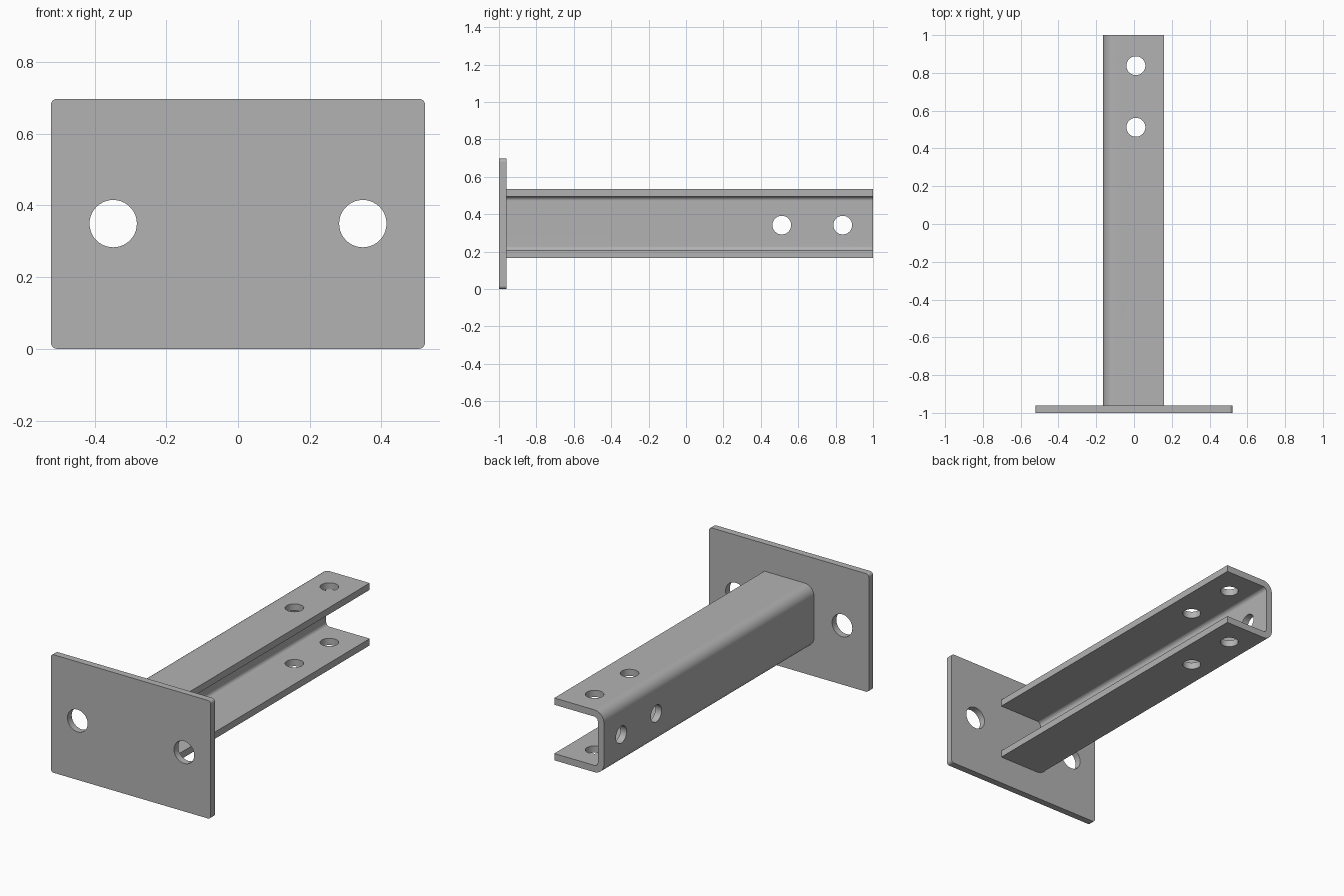
import bpy
import math
from mathutils import Matrix, Vector

cube = bpy.data.objects.get("Cube")
if cube:
    bpy.data.objects.remove(cube, do_unlink=True)

steel = bpy.data.materials.new("steel_grey")
steel.use_nodes = True
GREY = (0.45, 0.45, 0.45, 1)
steel.diffuse_color = GREY
steel.node_tree.nodes["Principled BSDF"].inputs["Base Color"].default_value = GREY


def arc(cx, cz, radius, start, end, steps=8):
    """Points on an arc in the xz plane, angles in degrees."""
    angles = [math.radians(start + (end - start) * i / steps) for i in range(steps + 1)]
    return [(cx + radius * math.cos(a), cz + radius * math.sin(a)) for a in angles]


def extrude_profile(name, profile, y0, y1):
    """Solid made from a counter-clockwise xz profile running along y."""
    n = len(profile)
    verts = [(x, y, z) for y in (y0, y1) for x, z in profile]
    faces = [tuple(range(n)), tuple(reversed(range(n, 2 * n)))]
    faces += [(i, i + n, (i + 1) % n + n, (i + 1) % n) for i in range(n)]
    mesh = bpy.data.meshes.new(name)
    mesh.from_pydata(verts, [], faces)
    mesh.materials.append(steel)
    obj = bpy.data.objects.new(name, mesh)
    bpy.context.collection.objects.link(obj)
    return obj


def drill(obj, centre, axis, radius, depth):
    """Cut a round hole through the part."""
    turn = Vector((0, 0, 1)).rotation_difference(Vector(axis)).to_matrix().to_4x4()
    bpy.ops.mesh.primitive_cylinder_add(vertices=40, radius=radius, depth=depth)
    cutter = bpy.context.object
    cutter.hide_render = True
    cutter.data.transform(Matrix.Translation(centre) @ turn)
    cutter.data.materials.append(steel)
    cut = obj.modifiers.new("hole", 'BOOLEAN')
    cut.operation = 'DIFFERENCE'
    cut.solver = 'EXACT'
    cut.object = cutter
    bpy.context.view_layer.objects.active = obj
    bpy.ops.object.modifier_apply(modifier=cut.name)
    bpy.data.objects.remove(cutter, do_unlink=True)


def finish(obj):
    """Smooth the bends and keep flat faces flat."""
    bpy.ops.object.select_all(action='DESELECT')
    obj.select_set(True)
    bpy.context.view_layer.objects.active = obj
    bpy.ops.object.shade_smooth_by_angle(angle=math.radians(30))
    normals = obj.modifiers.new("flat_normals", 'WEIGHTED_NORMAL')
    normals.keep_sharp = True


# Wall plate with rounded corners and two bolt holes
HALF_W, HEIGHT, CORNER = 0.522, 0.697, 0.018
hx, top = HALF_W - CORNER, HEIGHT - CORNER
outline = (arc(hx, top, CORNER, 0, 90) + arc(-hx, top, CORNER, 90, 180)
           + arc(-hx, CORNER, CORNER, 180, 270) + arc(hx, CORNER, CORNER, 270, 360))
plate = extrude_profile("wall_plate", outline, -1, -0.96)
for side in (-1, 1):
    drill(plate, (side * 0.348, -0.98, 0.349), (0, 1, 0), 0.066, 0.2)
finish(plate)

# Channel arm, open towards +x, with bent corners
LEFT, RIGHT, LOW, HIGH = -0.164, 0.16, 0.166, 0.534
WALL, BEND = 0.04, 0.022
OUTER = WALL + BEND
bx, bz_low, bz_high = LEFT + OUTER, LOW + OUTER, HIGH - OUTER
section = ([(RIGHT, HIGH)] + arc(bx, bz_high, OUTER, 90, 180)
           + arc(bx, bz_low, OUTER, 180, 270) + [(RIGHT, LOW), (RIGHT, LOW + WALL)]
           + arc(bx, bz_low, BEND, 270, 180) + arc(bx, bz_high, BEND, 180, 90)
           + [(RIGHT, HIGH - WALL)])
arm = extrude_profile("channel_arm", section, -0.96, 1)

# Fixing holes through both flanges and through the web
for y in (0.512, 0.838):
    drill(arm, (0.01, y, 0.35), (0, 0, 1), 0.05, 0.6)
    drill(arm, (LEFT, y, 0.342), (1, 0, 0), 0.05, 0.2)
finish(arm)
